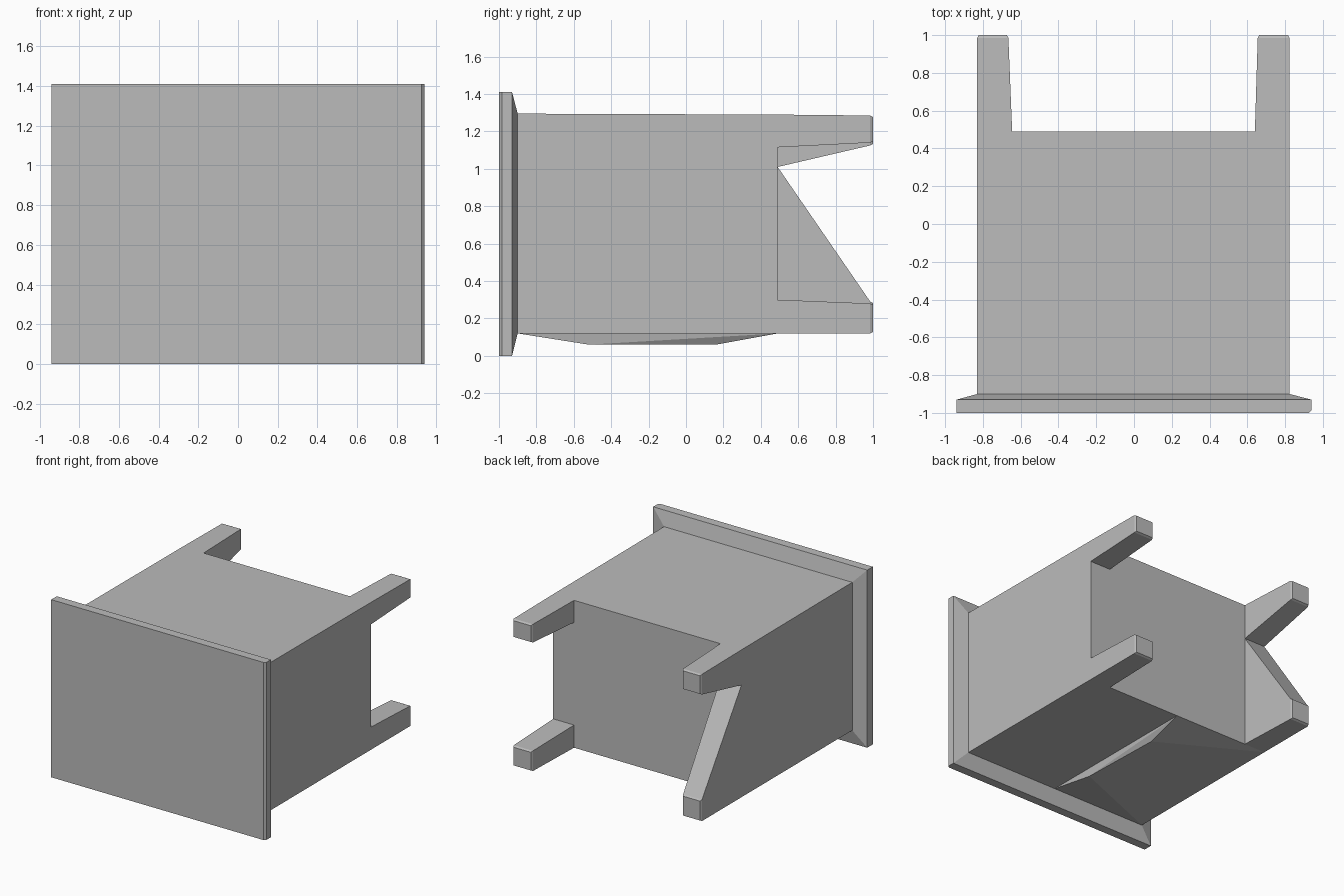
import bpy
import bmesh

cube = bpy.data.objects.get("Cube")
if cube:
    bpy.data.objects.remove(cube, do_unlink=True)

GREY = (0.5, 0.5, 0.5, 1)
grey = bpy.data.materials.new("plain grey")
grey.use_nodes = True
grey.diffuse_color = GREY
grey.node_tree.nodes["Principled BSDF"].inputs["Base Color"].default_value = GREY


def finish(name, bm):
    bmesh.ops.recalc_face_normals(bm, faces=bm.faces)
    mesh = bpy.data.meshes.new(name)
    bm.to_mesh(mesh)
    bm.free()
    mesh.materials.append(grey)
    obj = bpy.data.objects.new(name, mesh)
    bpy.context.collection.objects.link(obj)
    return obj


def loft(name, sections):
    """Join rectangles (y, x0, x1, z0, z1) along y into a closed solid."""
    bm = bmesh.new()
    rings = [[bm.verts.new(p) for p in ((x0, y, z0), (x1, y, z0), (x1, y, z1), (x0, y, z1))]
             for y, x0, x1, z0, z1 in sections]
    for a, b in zip(rings, rings[1:]):
        for i in range(4):
            j = (i + 1) % 4
            bm.faces.new((a[i], a[j], b[j], b[i]))
    bm.faces.new(rings[0])
    bm.faces.new(rings[-1])
    return finish(name, bm)


LEFT, RIGHT = -0.83, 0.823
BOTTOM, TOP = 0.12, 1.295
FRONT, BACK = -0.9, 0.49

# Front plate, bevelled on one edge and sloping in to the body
loft("front_plate", [
    (-1.0, -0.94, 0.925, 0, 1.41),
    (-0.985, -0.94, 0.94, 0, 1.41),
    (-0.93, -0.94, 0.94, 0, 1.41),
    (FRONT, LEFT, RIGHT, BOTTOM, TOP),
])

# Main box
loft("body", [
    (FRONT, LEFT, RIGHT, BOTTOM, TOP),
    (BACK, LEFT, RIGHT, BOTTOM, TOP - 0.005),
])


# Four rear prongs with slightly chamfered tips
def prong(name, root, tip):
    x0, x1, z0, z1 = tip
    c = 0.008
    loft(name, [(BACK, *root), (0.985, *tip),
                (1.0, x0 + c, x1 - c, z0 + c, z1 - c)])


prong("upper_prong_plain", (0.64, RIGHT, 1.115, TOP - 0.005), (0.655, RIGHT, 1.14, 1.285))
prong("lower_prong_plain", (0.64, RIGHT, BOTTOM, 0.3), (0.655, RIGHT, BOTTOM, 0.28))
prong("upper_prong_tapered", (LEFT, -0.645, 1.01, TOP - 0.005), (LEFT, -0.665, 1.125, 1.285))
prong("lower_prong_gusset", (LEFT, -0.645, BOTTOM, 1.01), (LEFT, -0.665, BOTTOM, 0.29))

# Ridge under the body, steep on one side and sloping out on the other
bm = bmesh.new()
for p in ((0, FRONT, BOTTOM), (LEFT, FRONT, BOTTOM),
          (0, BACK, BOTTOM), (LEFT, BACK, BOTTOM),
          (-0.01, -0.52, 0.06), (-0.03, 0.16, 0.06)):
    bm.verts.new(p)
bmesh.ops.convex_hull(bm, input=bm.verts)
finish("underside_ridge", bm)
